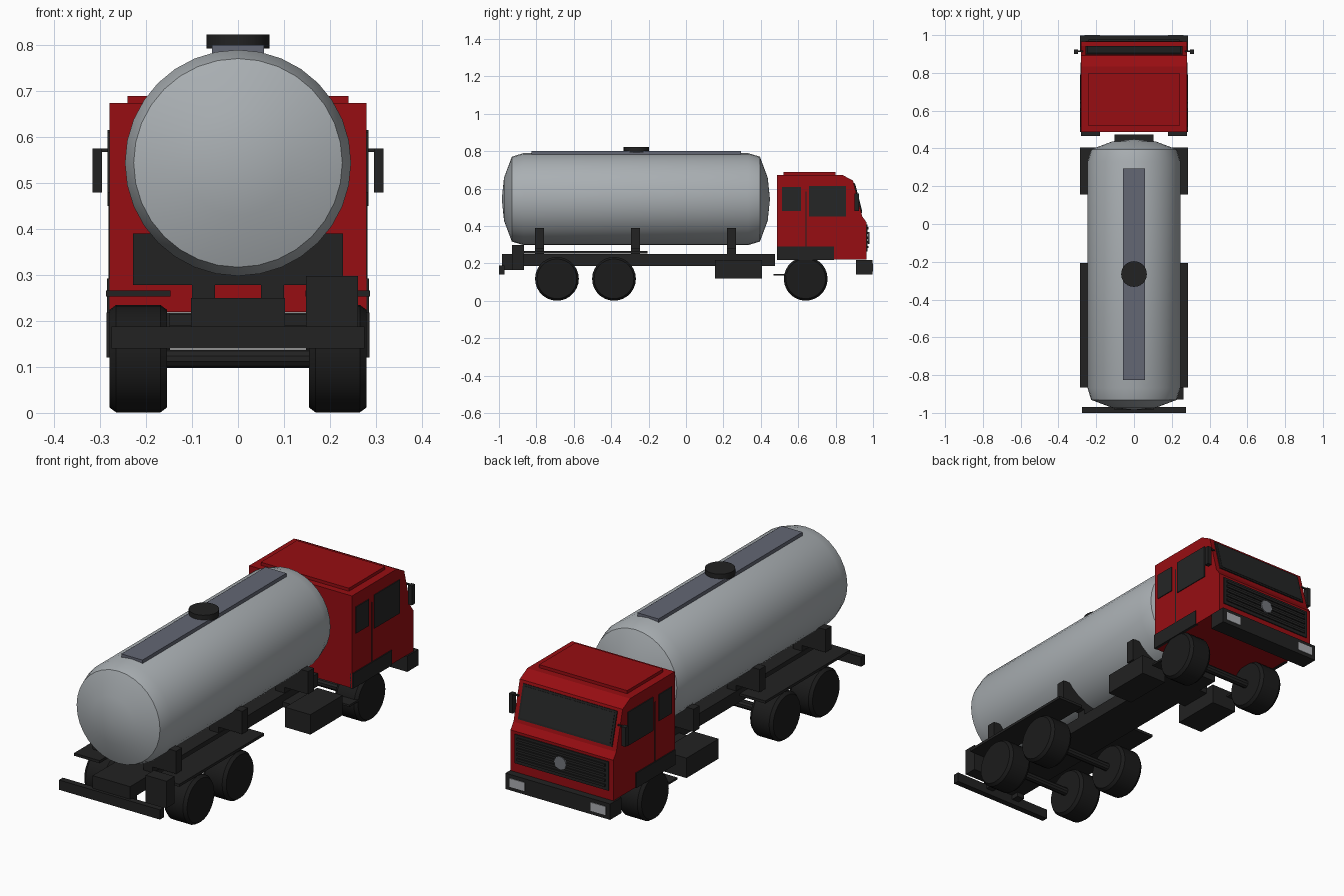
import bpy, bmesh, math
from mathutils import Matrix, Vector

cube = bpy.data.objects.get("Cube")
if cube:
    bpy.data.objects.remove(cube, do_unlink=True)


def material(name, r, g, b):
    m = bpy.data.materials.new(name)
    m.use_nodes = True
    m.diffuse_color = (r, g, b, 1)
    m.node_tree.nodes["Principled BSDF"].inputs["Base Color"].default_value = (r, g, b, 1)
    return m


RED = material("cab red", 0.31, 0.004, 0.006)
STEEL = material("tank steel", 0.40, 0.43, 0.45)
BLACK = material("chassis black", 0.016, 0.016, 0.016)
TYRE = material("tyre black", 0.011, 0.011, 0.011)
GLASS = material("dark glass", 0.018, 0.019, 0.019)
WALK = material("walkway grey", 0.125, 0.135, 0.175)
LAMP = material("lamp grey", 0.42, 0.43, 0.45)
BADGE = material("badge grey", 0.17, 0.18, 0.20)


def finish(name, bm, mat, smooth=False):
    bmesh.ops.recalc_face_normals(bm, faces=bm.faces)
    mesh = bpy.data.meshes.new(name)
    bm.to_mesh(mesh)
    bm.free()
    mesh.materials.append(mat)
    ob = bpy.data.objects.new(name, mesh)
    bpy.context.collection.objects.link(ob)
    if smooth:
        bpy.ops.object.select_all(action='DESELECT')
        ob.select_set(True)
        bpy.context.view_layer.objects.active = ob
        bpy.ops.object.shade_smooth_by_angle(angle=math.radians(32))
    return ob


def box(name, mat, x, y, z):
    """Box spanning the (low, high) pairs x, y and z."""
    bm = bmesh.new()
    bmesh.ops.create_cube(bm, size=1)
    for v in bm.verts:
        v.co = [a[0] if c < 0 else a[1] for c, a in zip(v.co, (x, y, z))]
    return finish(name, bm, mat)


def pair(name, mat, x, y, z):
    """Matching boxes on both sides."""
    box("left_" + name, mat, x, y, z)
    box("right_" + name, mat, (-x[1], -x[0]), y, z)


def lathe(name, mat, profile, centre, axis, sides):
    """Turn (distance along axis, radius) points around an axis."""
    bm = bmesh.new()
    verts = [bm.verts.new((r, 0, d)) for d, r in profile]
    edges = [bm.edges.new(p) for p in zip(verts, verts[1:])]
    bmesh.ops.spin(bm, geom=verts + edges, cent=(0, 0, 0), axis=(0, 0, 1),
                   angle=math.tau, steps=sides, use_duplicate=False)
    bmesh.ops.remove_doubles(bm, verts=bm.verts, dist=1e-5)
    turn = Vector((0, 0, 1)).rotation_difference(Vector(axis)).to_matrix().to_4x4()
    bm.transform(Matrix.Translation(centre) @ turn)
    return finish(name, bm, mat, True)


def extrude_x(name, mat, outline, half):
    """Extrude a (y, z) outline across the width."""
    bm = bmesh.new()
    sides = [[bm.verts.new((x, y, z)) for y, z in outline] for x in (-half, half)]
    for s in sides:
        bm.faces.new(s)
    for i in range(len(outline)):
        j = (i + 1) % len(outline)
        bm.faces.new((sides[0][i], sides[0][j], sides[1][j], sides[1][i]))
    return finish(name, bm, mat)


# Tank with shallow domed ends
half_profile = [(0.717, 0), (0.705, 0.115), (0.663, 0.227), (0.6, 0.246)]
profile = [(-d, r) for d, r in half_profile] + half_profile[::-1]
lathe("tank", STEEL, profile, (0, -0.268, 0.544), (0, 1, 0), 32)
box("walkway", WALK, (-0.057, 0.057), (-0.825, 0.295), (0.775, 0.8))
lathe("manhole_lid", BLACK, [(0, 0), (0, 0.068), (0.03, 0.068), (0.03, 0)],
      (0, -0.265, 0.793), (0, 0, 1), 24)

# Chassis and tank cradles
box("chassis", BLACK, (-0.102, 0.102), (-0.985, 0.475), (0.187, 0.25))
for i, y in enumerate((-0.783, -0.27, 0.243)):
    box(f"cradle_{i + 1}", BLACK, (-0.228, 0.228), (y - 0.023, y + 0.023), (0.278, 0.39))
    pair(f"cradle_post_{i + 1}", BLACK, (0.05, 0.1), (y - 0.023, y + 0.023), (0.24, 0.285))
pair("rear_fender", BLACK, (0.147, 0.287), (-0.866, -0.207), (0.253, 0.266))
pair("side_box", BLACK, (0.148, 0.286), (0.155, 0.405), (0.12, 0.218))
pair("side_box_bracket", BLACK, (0.09, 0.15), (0.2, 0.36), (0.19, 0.215))
pair("step", BLACK, (0.18, 0.28), (0.467, 0.54), (0.135, 0.145))
box("valve_box", BLACK, (0.148, 0.261), (-0.93, -0.866), (0.165, 0.298))
box("rear_bumper", BLACK, (-0.275, 0.275), (-1.0, -0.97), (0.14, 0.188))
pair("rear_bumper_bracket", BLACK, (0.06, 0.1), (-0.98, -0.93), (0.165, 0.2))

# Wheels and axles
tyre = [(-0.063, 0), (-0.063, 0.106), (-0.048, 0.117), (0.048, 0.117), (0.063, 0.106), (0.063, 0)]
for label, y in (("front", 0.64), ("middle", -0.385), ("rear", -0.69)):
    for side, x in (("left", 0.217), ("right", -0.217)):
        lathe(f"{label}_{side}_wheel", TYRE, tyre, (x, y, 0.118), (1, 0, 0), 28)
    lathe(f"{label}_axle", BLACK, [(-0.16, 0.02), (0.16, 0.02)], (0, y, 0.118), (1, 0, 0), 10)

# Cab body
extrude_x("cab", RED, [(0.487, 0.22), (0.487, 0.674), (0.835, 0.674), (0.893, 0.643),
                       (0.942, 0.452), (0.965, 0.42), (0.965, 0.22)], 0.28)
box("roof_panel", RED, (-0.24, 0.24), (0.52, 0.8), (0.67, 0.689))
pair("rear_window", GLASS, (0.278, 0.284), (0.513, 0.615), (0.48, 0.61))
pair("door_window", GLASS, (0.278, 0.284), (0.657, 0.856), (0.45, 0.615))
pair("door_seam", BLACK, (0.278, 0.282), (0.639, 0.645), (0.29, 0.585))
pair("skirt", BLACK, (0.27, 0.285), (0.487, 0.792), (0.218, 0.292))


# Windscreen plates lying on the sloped front
def screen_plate(name, mat, half, low, high, lift):
    a, b = Vector((0.942, 0.452)), Vector((0.893, 0.643))
    n = Vector((b.y - a.y, a.x - b.x)).normalized()
    p, q = a.lerp(b, low), a.lerp(b, high)
    extrude_x(name, mat, [p, p + n * lift, q + n * lift, q], half)


screen_plate("windscreen_frame", BLACK, 0.256, 0.09, 0.93, 0.005)
screen_plate("windscreen", GLASS, 0.245, 0.14, 0.88, 0.007)

# Grille with slats and a plain round badge
box("grille", BLACK, (-0.256, 0.256), (0.95, 0.97), (0.265, 0.407))
for i in range(5):
    z = 0.282 + i * 0.025
    box(f"grille_slat_{i + 1}", BLACK, (-0.24, 0.24), (0.965, 0.976), (z, z + 0.012))
lathe("round_badge", BADGE, [(0, 0), (0, 0.032), (0.008, 0.032), (0.008, 0)],
      (0, 0.972, 0.336), (0, 1, 0), 20)

# Front bumper and headlights
box("front_bumper", BLACK, (-0.285, 0.285), (0.91, 0.997), (0.14, 0.218))
pair("headlight", LAMP, (0.18, 0.262), (0.994, 1.0), (0.158, 0.2))

# Mirrors
pair("mirror", BLACK, (0.296, 0.317), (0.9, 0.925), (0.48, 0.575))
pair("mirror_arm", BLACK, (0.27, 0.317), (0.91, 0.918), (0.568, 0.575))
